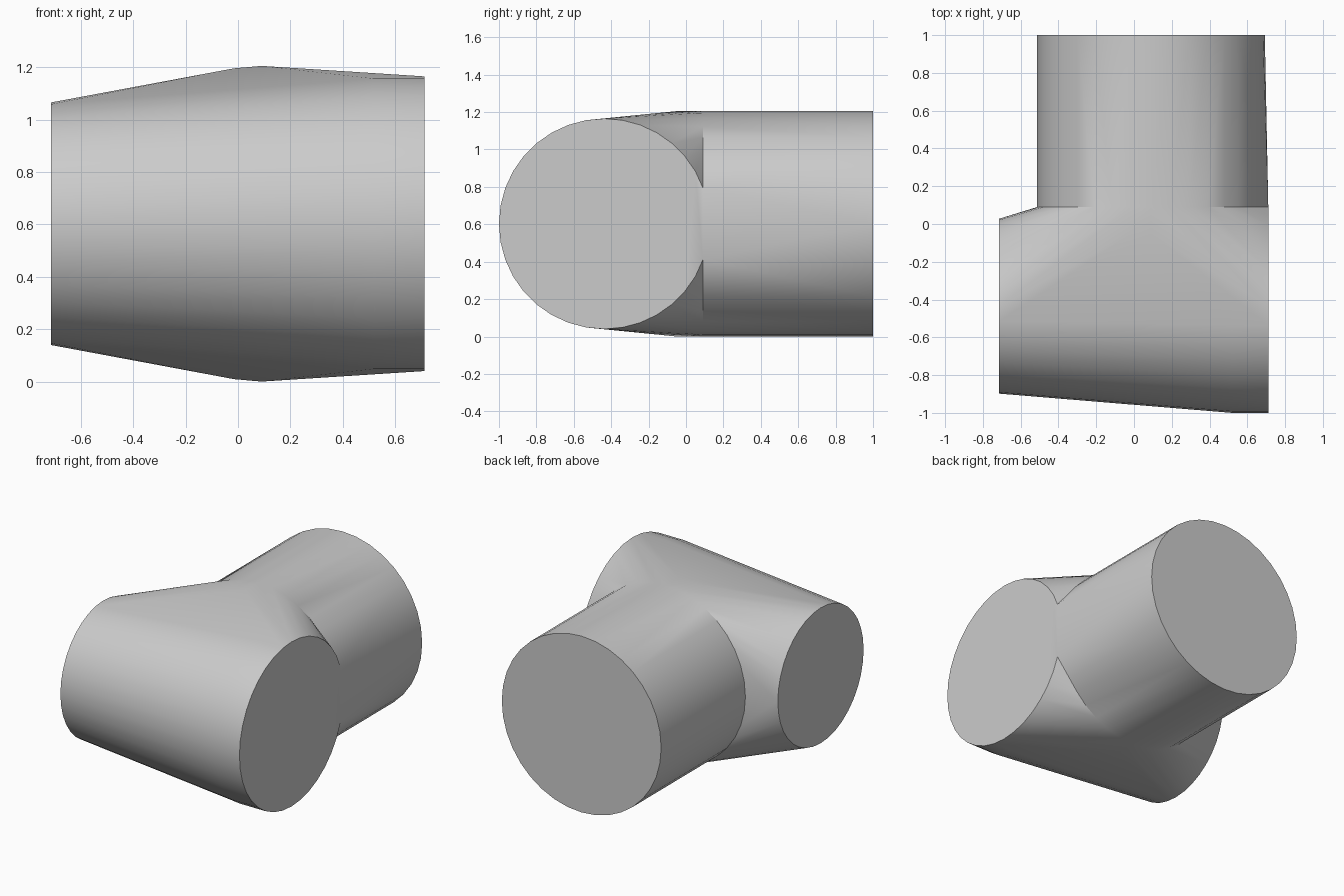
import bpy, bmesh, math
from mathutils import Vector

if "Cube" in bpy.data.objects:
    bpy.data.objects.remove(bpy.data.objects["Cube"], do_unlink=True)

MID_Z = 0.6025      # common axis height
SEAM_Y = 0.09       # plane where the branch meets the cross tube
SIDES = 36

grey = bpy.data.materials.new("plain grey")
grey.use_nodes = True
colour = (0.6, 0.6, 0.6, 1)
grey.diffuse_color = colour
grey.node_tree.nodes["Principled BSDF"].inputs["Base Color"].default_value = colour


def angles():
    return [2 * math.pi * i / SIDES for i in range(SIDES)]


def arm_ring(x, y, r):
    """Circle facing along x, trimmed flat at the seam plane."""
    return [Vector((x, min(y + r * math.cos(a), SEAM_Y), MID_Z + r * math.sin(a)))
            for a in angles()]


def branch_ring(y, r=0.6025, x=0.09):
    """Circle facing along y."""
    return [Vector((x + r * math.cos(a), y, MID_Z + r * math.sin(a)))
            for a in angles()]


def add_hull(bm, points):
    """Stretch a convex skin over the points."""
    part = bmesh.new()
    for p in points:
        part.verts.new(p)
    bmesh.ops.remove_doubles(part, verts=part.verts, dist=0.0005)
    bmesh.ops.convex_hull(part, input=part.verts)
    loose = [v for v in part.verts if not v.link_faces]
    bmesh.ops.delete(part, geom=loose, context='VERTS')
    temp = bpy.data.meshes.new("temp")
    part.to_mesh(temp)
    part.free()
    bm.from_mesh(temp)
    bpy.data.meshes.remove(temp)


# Profiles of the three openings and the seam
small_end = arm_ring(-0.714, -0.435, 0.463)
large_end = arm_ring(0.711, -0.4375, 0.5625)
large_inner = arm_ring(0.52, -0.4375, 0.5625)
seam = branch_ring(SEAM_Y)
crown = [p for p in branch_ring(-0.05) if abs(p.x - 0.09) < 0.22]
flat_edge = [p for p in large_end if p.y > SEAM_Y - 0.001]

# Cross tube and branch, joined into one open skin
bm = bmesh.new()
add_hull(bm, small_end + large_end + large_inner + seam + crown)
add_hull(bm, seam + flat_edge + branch_ring(1.0))
inner = [f for f in bm.faces if all(abs(v.co.y - SEAM_Y) < 0.001 for v in f.verts)]
bmesh.ops.delete(bm, geom=inner, context='FACES')
bmesh.ops.remove_doubles(bm, verts=bm.verts, dist=0.0005)
bmesh.ops.dissolve_limit(bm, angle_limit=math.radians(0.3),
                         verts=bm.verts, edges=bm.edges)
bmesh.ops.recalc_face_normals(bm, faces=bm.faces)

mesh = bpy.data.meshes.new("tee_junction")
bm.to_mesh(mesh)
bm.free()
mesh.materials.append(grey)
tee = bpy.data.objects.new("tee_junction", mesh)
bpy.context.collection.objects.link(tee)

# Smooth walls with crisp end rims
bpy.ops.object.select_all(action='DESELECT')
tee.select_set(True)
bpy.context.view_layer.objects.active = tee
bpy.ops.object.shade_smooth_by_angle(angle=math.radians(30))
